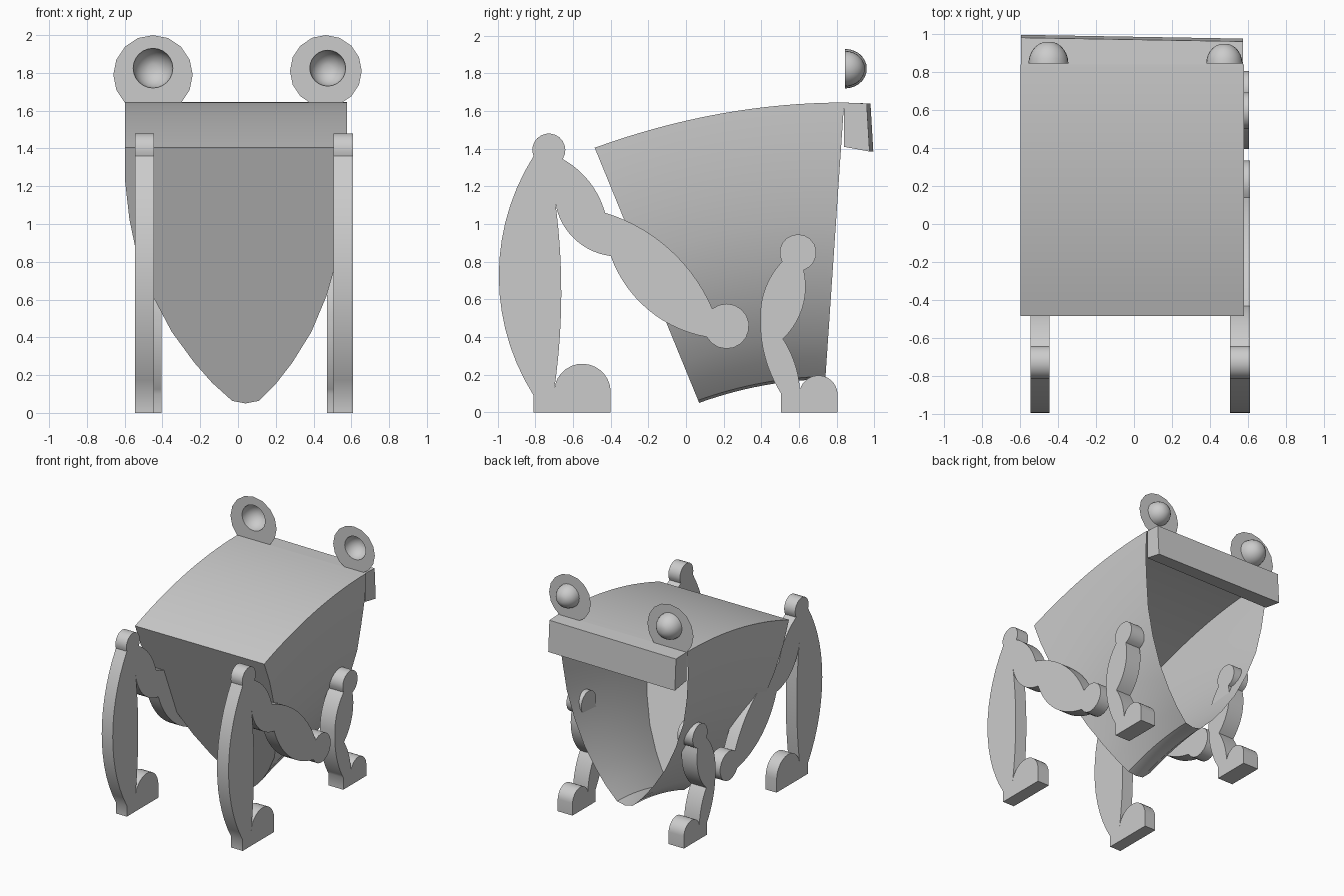
import bpy, bmesh, math
from mathutils import Vector, Matrix

cube = bpy.data.objects.get("Cube")
if cube:
    bpy.data.objects.remove(cube)

grey = bpy.data.materials.new("plain grey")
grey.use_nodes = True
COLOUR = (0.6, 0.6, 0.6, 1)
grey.diffuse_color = COLOUR
grey.node_tree.nodes["Principled BSDF"].inputs["Base Color"].default_value = COLOUR


def finish(bm, name, angle=35):
    mesh = bpy.data.meshes.new(name)
    bm.to_mesh(mesh)
    bm.free()
    mesh.materials.append(grey)
    obj = bpy.data.objects.new(name, mesh)
    bpy.context.collection.objects.link(obj)
    bpy.ops.object.select_all(action='DESELECT')
    obj.select_set(True)
    bpy.context.view_layer.objects.active = obj
    bpy.ops.object.shade_smooth_by_angle(angle=math.radians(angle))
    return obj


def outline(path, steps=14):
    """Closed outline from (y, z, bulge) corners; bulge curves the next edge."""
    pts = []
    for i, (y, z, b) in enumerate(path):
        p = Vector((y, z))
        q = Vector(path[(i + 1) % len(path)][:2])
        pts.append(p)
        if b:
            d = q - p
            c = (p + q) / 2 + Vector((-d.y, d.x)) * (1 - b * b) / (4 * b)
            turn = 4 * math.atan(b)
            pts += [c + Matrix.Rotation(turn * k / steps, 2) @ (p - c)
                    for k in range(1, steps)]
    return pts


def plate(name, path, x0, x1):
    bm = bmesh.new()
    face = bm.faces.new([bm.verts.new((x0, p.x, p.y)) for p in outline(path)])
    ext = bmesh.ops.extrude_face_region(bm, geom=[face], use_keep_orig=True)
    verts = [v for v in ext["geom"] if isinstance(v, bmesh.types.BMVert)]
    bmesh.ops.translate(bm, verts=verts, vec=(x1 - x0, 0, 0))
    bmesh.ops.recalc_face_normals(bm, faces=bm.faces)
    return finish(bm, name)


# Legs: flat plates with rounded joints
long_leg = [(-.81, 0, 0), (-.81, .09, -.29), (-.81, 1.36, -1.65),
            (-.655, 1.345, -.2), (-.43, 1.06, -.22), (.14, .55, -2.77),
            (.11, .4, -.27), (-.4, .83, -.34), (-.695, 1.12, -.07),
            (-.7, .12, -.95), (-.4, .11, 0), (-.4, 0, 0)]
short_leg = [(.505, 0, 0), (.505, .1, -.15), (.395, .5, -.2),
             (.51, .8, -2.8), (.625, .755, -.27), (.515, .39, -.13),
             (.605, .12, -.85), (.805, .1, 0), (.805, 0, 0)]
plate("long_leg_left", long_leg, .505, .61)
plate("long_leg_right", long_leg, -.545, -.445)
plate("short_leg_left", short_leg, .47, .605)
plate("short_leg_right", short_leg, -.545, -.405)

# Body: keel-shaped shell, closed at the front and open at the back
half = [(0, 0), (.07, .01), (.17, .08), (.26, .16), (.37, .28), (.46, .42),
        (.53, .57), (.565, .72), (.588, .87), (.588, 1)]
section = [(-w, h) for w, h in reversed(half)] + half[1:]


def mix(a, b, t):
    return a + (b - a) * t


bm = bmesh.new()
rings = []
STEPS = 16
for i in range(STEPS + 1):
    t = i / STEPS
    y_low, y_top = mix(.07, .74, t), mix(-.485, .84, t)
    z_low = .05 + .24 * t - .115 * t * t
    z_top = 1.405 + .48 * t - .24 * t * t
    rings.append([bm.verts.new((w + mix(.04, -.01, min(1, h * 1.5)),
                                mix(y_low, y_top, h), mix(z_low, z_top, h)))
                  for w, h in section])
for a, b in zip(rings, rings[1:]):
    for j in range(len(section)):
        k = (j + 1) % len(section)
        bm.faces.new((a[j], a[k], b[k], b[j]))
bm.faces.new(rings[0])
bmesh.ops.recalc_face_normals(bm, faces=bm.faces)
finish(bm, "body_shell")

# Lip: bar hanging across the top of the open end
bm = bmesh.new()
bmesh.ops.create_cube(bm, size=1)
for v in bm.verts:
    right, back, top = v.co.x < 0, v.co.y > 0, v.co.z > 0
    y = (.96 if top else .975) if back else .84
    v.co = (-.595 if right else .572, y + (.02 if right and back else 0),
            (1.64 if back else 1.645) if top else (1.385 if back else 1.41))
finish(bm, "lip")


# Eyes: thin upright discs, each with a hollow half ball bulging backwards
def eye(name, disc_x, disc_z, disc_r, ball_x, ball_z, ball_r):
    bm = bmesh.new()
    y = .845

    def ring(x, z, r, n, y):
        return [bm.verts.new((x + r * math.sin(math.tau * k / n), y,
                              z + r * math.cos(math.tau * k / n))) for k in range(n)]

    def loop(vs):
        return [bm.edges.new((vs[k - 1], vs[k])) for k in range(len(vs))]

    n = 24
    rim = ring(ball_x, ball_z, ball_r, n, y)
    edges = loop(ring(disc_x, disc_z, disc_r, 16, y)) + loop(rim)
    bmesh.ops.bridge_loops(bm, edges=edges)
    last = rim
    for i in range(1, 7):
        a = math.pi / 2 * i / 7
        cur = ring(ball_x, ball_z, ball_r * math.cos(a), n, y + 1.1 * ball_r * math.sin(a))
        for k in range(n):
            bm.faces.new((last[k - 1], last[k], cur[k], cur[k - 1]))
        last = cur
    bm.faces.new(last)
    bmesh.ops.recalc_face_normals(bm, faces=bm.faces)
    finish(bm, name)


eye("eye_left", .465, 1.81, .19, .475, 1.825, .095)
eye("eye_right", -.45, 1.79, .21, -.45, 1.825, .105)
